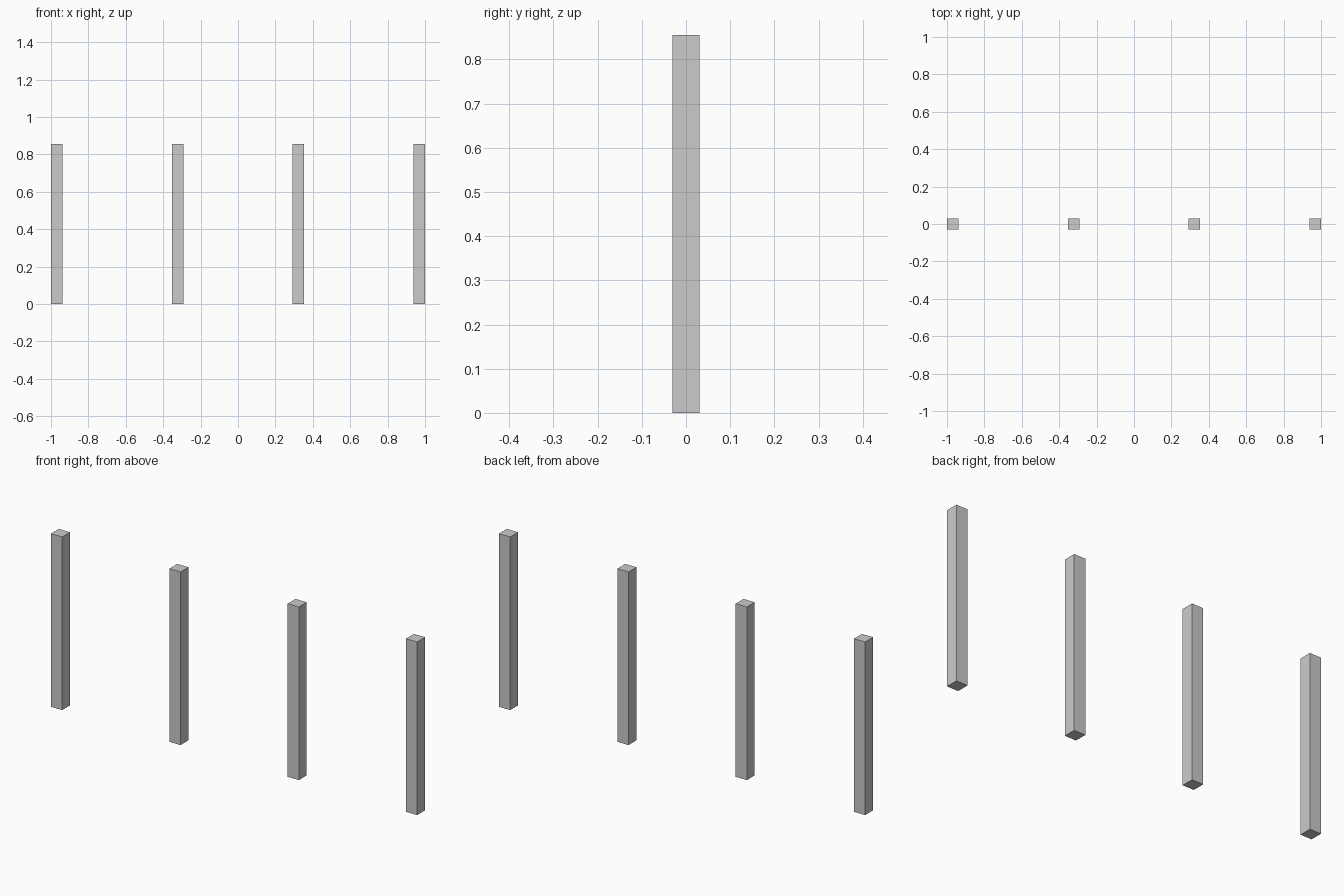
import bpy

if "Cube" in bpy.data.objects:
    bpy.data.objects.remove(bpy.data.objects["Cube"])

WIDTH, HEIGHT, COUNT = 0.061, 0.855, 4
FIRST = -1 + WIDTH / 2
STEP = -2 * FIRST / (COUNT - 1)


def add_post(name, x):
    bpy.ops.mesh.primitive_cube_add(size=1, location=(x, 0, HEIGHT / 2))
    post = bpy.context.object
    post.name = name
    post.scale = (WIDTH, WIDTH, HEIGHT)
    bpy.ops.object.transform_apply(location=False, rotation=False, scale=True)


# Row of evenly spaced square posts
for i in range(COUNT):
    add_post(f"post_{i + 1}", FIRST + i * STEP)
